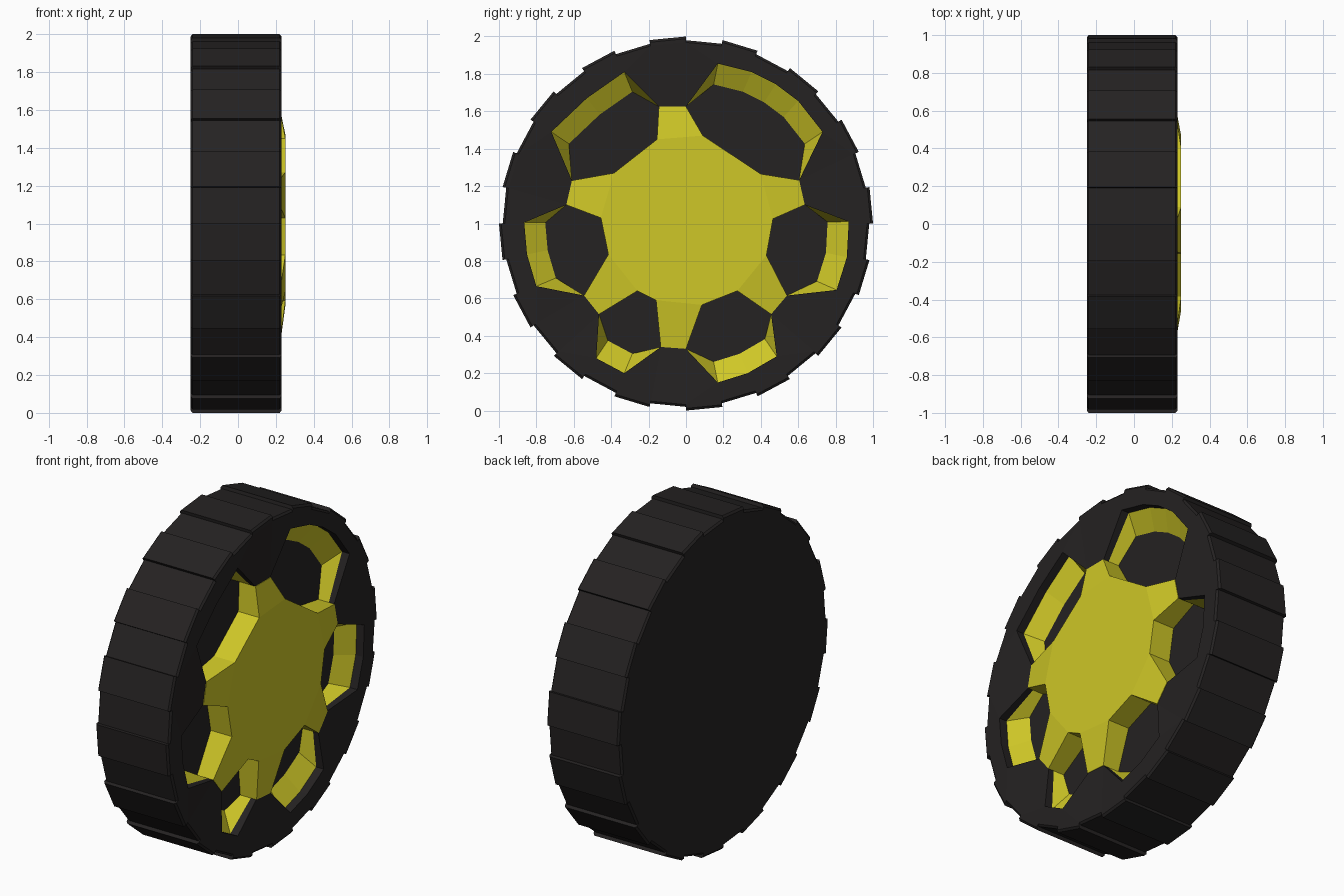
import bpy, bmesh, math

if "Cube" in bpy.data.objects:
    bpy.data.objects.remove(bpy.data.objects["Cube"])

CZ = 1.0  # axle height


def material(name, rgb):
    m = bpy.data.materials.new(name)
    m.diffuse_color = (*rgb, 1)
    m.use_nodes = True
    m.node_tree.nodes["Principled BSDF"].inputs["Base Color"].default_value = m.diffuse_color
    return m


black = material("rubber_black", (0.018, 0.016, 0.016))
yellow = material("rim_yellow", (0.62, 0.57, 0.02))

# Each window, clockwise seen from +x: opening outline (spoke tip to spoke tip)
# and the two hub corners on its inner side, as (y, z) from the axle
WINDOWS = [
    ([(0, .625), (.17, .855), (.35, .81), (.48, .745), (.60, .655), (.73, .49), (.605, .232)],
     [(.09, .47), (.40, .265)]),
    ([(.635, .10), (.87, .01), (.86, -.18), (.805, -.355), (.54, -.385)],
     [(.465, .025), (.43, -.17)]),
    ([(.455, -.485), (.485, -.71), (.33, -.80), (.17, -.85), (0, -.67)],
     [(.275, -.36), (.085, -.435)]),
    ([(-.135, -.66), (-.33, -.80), (-.48, -.72), (-.465, -.485)],
     [(-.16, -.41), (-.26, -.36)]),
    ([(-.545, -.385), (-.80, -.335), (-.85, -.165), (-.865, .005), (-.64, .10)],
     [(-.415, -.165), (-.455, .03)]),
    ([(-.61, .23), (-.72, .49), (-.53, .67), (-.33, .81), (-.145, .625)],
     [(-.385, .27), (-.155, .45)]),
]


def loop(bm, x, pts):
    return [bm.verts.new((x, y, z + CZ)) for y, z in pts]


def bridge(bm, a, b, mat=0):
    n = len(a)
    for i in range(n):
        f = bm.faces.new((a[i], a[(i + 1) % n], b[(i + 1) % n], b[i]))
        f.material_index = mat


def finish(bm, name, mats):
    bmesh.ops.recalc_face_normals(bm, faces=bm.faces)
    me = bpy.data.meshes.new(name)
    bm.to_mesh(me)
    bm.free()
    for m in mats:
        me.materials.append(m)
    ob = bpy.data.objects.new(name, me)
    bpy.context.collection.objects.link(ob)
    return ob


# Tyre outline: 32 segments, alternately low and raised
def tread(scale):
    pts = []
    for k in range(32):
        r = (0.98, 1.0)[k % 2] * scale
        for j in (k, k + 1):
            a = j * math.tau / 32
            pts.append((r * math.sin(a), r * math.cos(a)))
    return pts


# Tyre with chamfered shoulders, pierced front face and a recessed dish
bm = bmesh.new()
rings = [loop(bm, x, tread(s)) for x, s in ((-.25, .988), (-.24, 1), (.22, 1), (.23, .988))]
for a, b in zip(rings, rings[1:]):
    bridge(bm, a, b)
bm.faces.new(rings[0])

outline, floor_pts, tips = [], [], []
for path, _ in WINDOWS:
    for i, (y, z) in enumerate(path):
        is_tip = i in (0, len(path) - 1)
        s = 1.0 if is_tip else 0.87
        outline.append((y, z))
        floor_pts.append((y * s, z * s))
        tips.append(is_tip)

lip_front = loop(bm, .23, outline)
n = len(lip_front)
edges = [bm.edges.new((lip_front[i], lip_front[(i + 1) % n])) for i in range(n)]
m = len(rings[3])
edges += [bm.edges.get((rings[3][i], rings[3][(i + 1) % m])) for i in range(m)]
bmesh.ops.triangle_fill(bm, edges=edges, use_beauty=True, normal=(1, 0, 0))
for v, is_tip in zip(lip_front, tips):
    if is_tip:
        v.co.x = .215

# Black lip, sloping yellow rim wall, black floor
lip_back = loop(bm, .18, outline)
floor = loop(bm, .11, floor_pts)
bridge(bm, lip_front, lip_back)
bridge(bm, lip_back, floor, 1)
bm.faces.new(floor)
finish(bm, "tyre", [black, yellow])

# Star-shaped hub with flat centre and sloping spoke tips
star, is_base = [], []
for path, base in WINDOWS:
    star += [path[0], base[0], base[1], path[-1]]
    is_base += [False, True, True, False]
bm = bmesh.new()
back = loop(bm, .105, star)
front = loop(bm, .218, star)
for v, b in zip(front, is_base):
    if b:
        v.co.x = .25
bridge(bm, back, front)
bm.faces.new(back)
bm.faces.new([v for v, b in zip(front, is_base) if b])
N = len(front)
for k in range(6):
    i = 4 * k + 2
    bm.faces.new([front[(i + j) % N] for j in range(4)])
finish(bm, "hub", [yellow])
